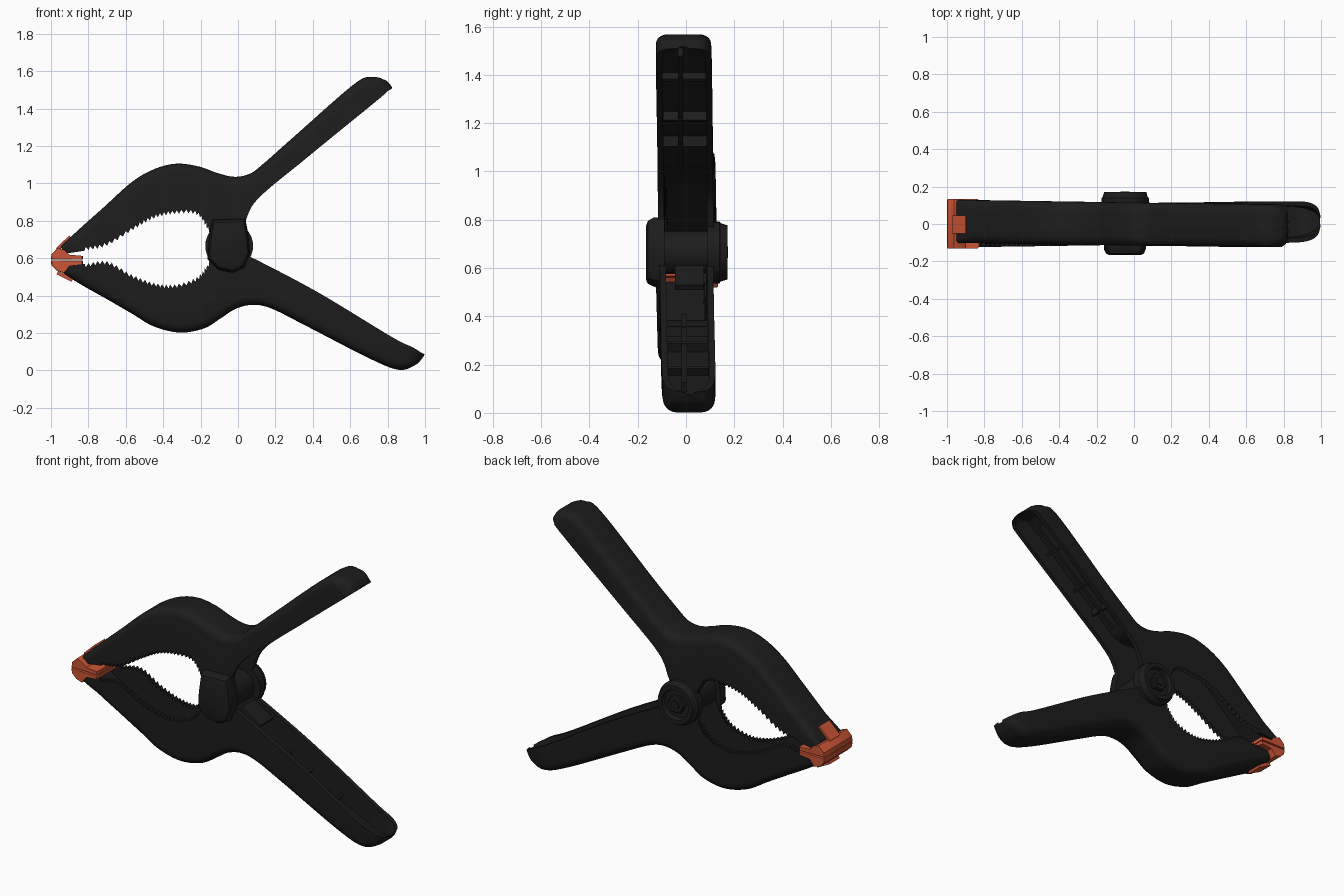
import bpy, bmesh, math
from mathutils import Vector, Matrix

if "Cube" in bpy.data.objects:
    bpy.data.objects.remove(bpy.data.objects["Cube"])


def material(name, color):
    m = bpy.data.materials.new(name)
    m.use_nodes = True
    m.diffuse_color = color
    m.node_tree.nodes["Principled BSDF"].inputs["Base Color"].default_value = color
    return m


BLACK = material("black plastic", (0.012, 0.012, 0.012, 1))
ORANGE = material("orange rubber", (0.6, 0.09, 0.035, 1))
PIVOT = Vector((-0.047, 0, 0.665))


def finish(name, bm, mat, angle=35):
    bmesh.ops.recalc_face_normals(bm, faces=bm.faces)
    me = bpy.data.meshes.new(name)
    bm.to_mesh(me)
    bm.free()
    me.materials.append(mat)
    me.shade_smooth()
    me.set_sharp_from_angle(angle=math.radians(angle))
    ob = bpy.data.objects.new(name, me)
    bpy.context.collection.objects.link(ob)
    return ob


def loft(bm, rings, closed=False):
    """Skin a list of equal-sized point rings and cap the ends."""
    rows = [[bm.verts.new(p) for p in r] for r in rings]
    pairs = list(zip(rows, rows[1:]))
    if closed:
        pairs.append((rows[-1], rows[0]))
    n = len(rows[0])
    for a, b in pairs:
        for i in range(n):
            j = (i + 1) % n
            bm.faces.new((a[i], a[j], b[j], b[i]))
    if not closed:
        bm.faces.new(rows[0])
        bm.faces.new(rows[-1])


def spline(points, steps):
    """Smooth curve through the points, with a fixed number of steps per span."""
    p = [Vector(q) for q in points]
    p = [2 * p[0] - p[1]] + p + [2 * p[-1] - p[-2]]
    out = []
    for a, b, c, d in zip(p, p[1:], p[2:], p[3:]):
        for k in range(steps):
            t = k / steps
            out.append(0.5 * (2 * b + (c - a) * t + (2 * a - 5 * b + 4 * c - d) * t**2
                              + (3 * b - a - 3 * c + d) * t**3))
    return out + [p[-2]]


def beam(name, a, b, y, width, height, mat=BLACK):
    """Box running from a to b in the xz plane."""
    a, b = Vector((a[0], y, a[1])), Vector((b[0], y, b[1]))
    along = (b - a).normalized()
    up = along.cross(Vector((0, 1, 0)))
    rot = Matrix((along, (0, 1, 0), up)).transposed().to_4x4()
    bm = bmesh.new()
    bmesh.ops.create_cube(bm, size=1, matrix=Matrix.Translation((a + b) / 2) @ rot
                          @ Matrix.Diagonal(((b - a).length, width, height, 1)))
    finish(name, bm, mat)


STEPS, WALL = 10, 0.026


def arm(name, outer, inner, half, skew):
    """Hollow channel: rounded back along outer, toothed open rim along inner."""
    widths = [half] * (len(outer) - 3) + [half * 0.93, half * 0.68, half * 0.25]
    o_line = spline(outer, STEPS)
    i_line = spline(inner, STEPS)
    w_line = spline([(w, 0) for w in widths], STEPS)
    rings = []
    for k, (o, i, wv) in enumerate(zip(o_line, i_line, w_line)):
        w, y0 = wv.x, skew * o.x
        d = (i - o).normalized()
        depth = (i - o).length
        if STEPS < k < 7 * STEPS and k % 2:
            i = i - d * 0.02
        r = min(0.05, depth * 0.45, w * 0.7)
        t, floor = min(WALL, w * 0.4), min(0.035, depth * 0.5)

        def at(y, s):
            q = o + d * s
            return (q.x, y0 + y, q.y)
        rim = (i - o).length
        half_arc = [(w - r + r * math.cos(a), r - r * math.sin(a))
                    for a in (math.pi / 2 * n / 5 for n in range(6))]
        ring = [at(w, rim)] + [at(*q) for q in half_arc]
        ring += [at(-y, s) for y, s in reversed(half_arc)] + [at(-w, rim)]
        ring += [at(t - w, rim), at(t - w, floor), at(w - t, floor), at(w - t, rim)]
        rings.append(ring)
    bm = bmesh.new()
    loft(bm, rings)
    finish(name, bm, BLACK)

    # Stiffening ribs on the floor of the handle
    def on_floor(k, s):
        return o_line[k] + (i_line[k] - o_line[k]).normalized() * s
    beam(name + "_long_rib", on_floor(10 * STEPS, 0.055), on_floor(12 * STEPS, 0.055),
         skew / 2 - 0.015, 0.022, 0.05)
    for n, f in enumerate((10.6, 11.1, 11.6)):
        k = int(f * STEPS)
        beam(f"{name}_cross_rib_{n + 1}", on_floor(k, 0.02), on_floor(k, 0.075),
             skew * o_line[k].x, 2 * half - WALL, 0.014)


# The two clamp arms, from jaw tip to handle end
arm("upper_arm",
    [(-.95, .66), (-.86, .745), (-.72, .87), (-.57, 1.005), (-.45, 1.075), (-.33, 1.105),
     (-.21, 1.09), (-.11, 1.055), (-.02, 1.035), (.06, 1.05), (.13, 1.1), (.3, 1.25),
     (.62, 1.53), (.72, 1.568), (.79, 1.55), (.82, 1.52)],
    [(-.92, .625), (-.82, .64), (-.7, .665), (-.56, .75), (-.45, .81), (-.34, .835),
     (-.22, .83), (-.155, .74), (-.1, .66), (.02, .76), (.1, .91), (.36, 1.13),
     (.74, 1.44), (.795, 1.488), (.82, 1.505), (.825, 1.51)], 0.115, -0.015)
arm("lower_arm",
    [(-.95, .53), (-.85, .465), (-.7, .38), (-.57, .305), (-.45, .235), (-.31, .202),
     (-.18, .225), (-.09, .28), (-.01, .33), (.08, .35), (.18, .33), (.36, .24),
     (.7, .065), (.86, .003), (.95, .03), (.99, .07)],
    [(-.92, .57), (-.82, .57), (-.7, .585), (-.57, .515), (-.45, .47), (-.34, .46),
     (-.22, .5), (-.155, .58), (-.1, .66), (.03, .62), (.14, .57), (.44, .41),
     (.82, .18), (.93, .125), (.98, .095), (.998, .085)], 0.111, 0.015)


def prism(name, outline, layers, mat, angle=35):
    """Stack scaled copies of an xz outline; layers are (y, scale)."""
    c = sum((Vector(p) for p in outline), Vector((0, 0))) / len(outline)
    bm = bmesh.new()
    loft(bm, [[(c.x + (x - c.x) * s, y, c.y + (z - c.y) * s) for x, z in outline]
              for y, s in layers])
    return finish(name, bm, mat, angle)


def circle(radius, count):
    return [(PIVOT.x + radius * math.cos(2 * math.pi * k / count),
             PIVOT.z + radius * math.sin(2 * math.pi * k / count)) for k in range(count)]


# Pivot barrel, front ear and back boss with a nut
prism("pivot_barrel", circle(0.09, 32), [(-0.12, 1), (0.12, 1)], BLACK)
ear = [(-.13, .79), (.03, .795), (.045, .72), (.053, .63), (.025, .56), (-.03, .535),
       (-.1, .55), (-.15, .6), (-.145, .69)]
prism("front_ear", ear, [(-0.09, 1.12), (-0.135, 1.1), (-0.158, 1), (-0.166, 0.85)], BLACK)
prism("back_boss", circle(0.128, 32), [(0.09, 1), (0.138, 1), (0.146, 0.93)], BLACK)
bm = bmesh.new()
loft(bm, [[(PIVOT.x + r * math.cos(a), y, PIVOT.z + r * math.sin(a))
           for r, y in ((.122, .14), (.112, .172), (.088, .172), (.08, .14))]
          for a in (math.pi * k / 16 for k in range(32))], closed=True)
finish("back_boss_rim", bm, BLACK)
prism("pivot_nut", circle(0.056, 6), [(0.13, 1), (0.16, 1), (0.166, 0.9)], BLACK)
prism("pivot_pin", circle(0.024, 16), [(0.13, 1), (0.174, 1)], BLACK)
beam("spring_tab", (0.05, 0.6), (0.17, 0.52), 0.015, 0.12, 0.025)

# Rubber jaw pads with a tongue wrapped over each tip
upper_pad = [(-1, .594), (-.997, .622), (-.962, .656), (-.93, .645), (-.9, .618),
             (-.83, .612), (-.83, .592)]
lower_pad = [(-1, .588), (-.998, .562), (-.968, .532), (-.93, .52), (-.9, .56),
             (-.83, .567), (-.83, .586)]
for label, shape in (("upper", upper_pad), ("lower", lower_pad)):
    prism(label + "_jaw_pad", shape,
          [(-0.131, 0.95), (-0.124, 1), (0.126, 1), (0.133, 0.95)], ORANGE)
beam("upper_pad_tongue", (-.967, .646), (-.895, .714), -0.003, 0.095, 0.02, ORANGE)
beam("lower_pad_tongue", (-.965, .522), (-.885, .482), -0.003, 0.095, 0.02, ORANGE)
